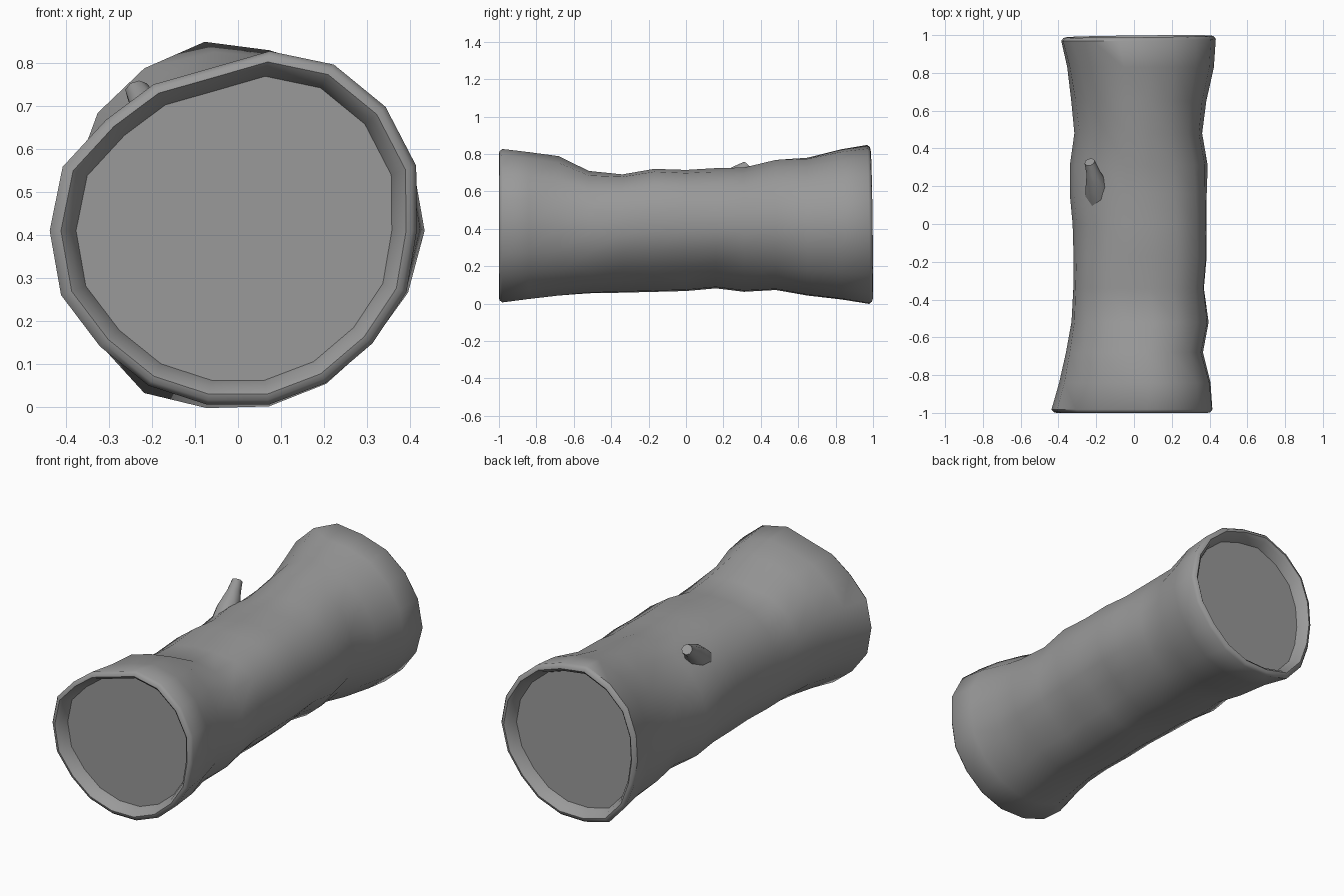
import bpy, bmesh, math
from mathutils import Vector

cube = bpy.data.objects.get("Cube")
if cube:
    bpy.data.objects.remove(cube, do_unlink=True)

bark = bpy.data.materials.new("grey_bark")
bark.use_nodes = True
GREY = (0.32, 0.32, 0.32, 1)
bark.diffuse_color = GREY
bark.node_tree.nodes["Principled BSDF"].inputs["Base Color"].default_value = GREY

SIDES = 18
# Radii of the two end outlines, every 20 degrees from +x towards +z
FRONT = [.415, .44, .447, .445, .423, .382, .392, .40, .433,
         .437, .437, .418, .415, .41, .41, .408, .407, .416]
BACK = [.433, .433, .43, .43, .425, .445, .435, .425, .40,
        .385, .39, .415, .435, .418, .414, .41, .405, .42]
# Cross-sections along the log: y, left, right, bottom, top,
# then bulges: upper left side (+x), upper right, lower right, lower left
SECTIONS = [
    (-.84, -.38, .405, .015, .81, 0, 0, 0, 0),
    (-.68, -.35, .365, .035, .79, 0, .01, 0, 0),
    (-.52, -.325, .395, .05, .71, .02, .02, .01, -.02),
    (-.34, -.32, .37, .055, .69, .045, .025, .015, -.035),
    (-.17, -.32, .385, .06, .72, .045, .015, .02, -.035),
    (0, -.325, .385, .065, .715, .04, 0, .025, -.035),
    (.16, -.34, .385, .08, .725, .035, 0, .03, -.035),
    (.31, -.34, .39, .062, .73, .02, -.015, .035, -.025),
    (.48, -.322, .357, .072, .77, .01, -.028, .035, -.008),
    (.65, -.345, .375, .042, .775, 0, -.022, .03, 0),
    (.83, -.375, .41, .02, .81, 0, -.005, .015, 0)]


def angles(n):
    return [2 * math.pi * i / n for i in range(n)]


def section(y, left, right, low, high, *bulges):
    """Ellipse with diagonal bulges that takes on the outline of the nearer end."""
    outline = BACK if y > 0 else FRONT
    w = max(0, (abs(y) - .3) / .7)
    pts = []
    for a, r in zip(angles(SIDES), outline):
        k = 1 + w * (r / .415 - 1)
        bulge = bulges[int(a // (math.pi / 2))] * math.sin(2 * a) ** 2
        rx, rz = k * (right - left) / 2 + bulge, k * (high - low) / 2 + bulge
        pts.append(Vector(((left + right) / 2 + rx * math.cos(a), y,
                           (low + high) / 2 + rz * math.sin(a))))
    return pts


def end_ring(outline, y, scale, tilt):
    """Scaled copy of an end outline, leaning back at the upper right."""
    return [Vector((r * scale * math.cos(a), y + tilt * (math.cos(a) - math.sin(a) - 1.4),
                    .41 + r * scale * math.sin(a)))
            for a, r in zip(angles(SIDES), outline)]


def lip(outline, side, tilt):
    """Rounded rim from the outer edge to the recessed end face."""
    steps = [(.982, 1), (.996, .973), (1, .94), (.984, .9), (.938, .86)]
    return [end_ring(outline, side * y, s, tilt) for y, s in steps]


def loft(name, rings):
    """Skin a list of rings, closing both ends with flat faces."""
    bm = bmesh.new()
    loops = [[bm.verts.new(p) for p in ring] for ring in rings]
    n = len(loops[0])
    for a, b in zip(loops, loops[1:]):
        for i in range(n):
            j = (i + 1) % n
            bm.faces.new((a[i], a[j], b[j], b[i]))
    bm.faces.new(loops[0][::-1])
    bm.faces.new(loops[-1])
    bmesh.ops.recalc_face_normals(bm, faces=bm.faces)
    mesh = bpy.data.meshes.new(name)
    bm.to_mesh(mesh)
    bm.free()
    obj = bpy.data.objects.new(name, mesh)
    bpy.context.collection.objects.link(obj)
    mesh.materials.append(bark)
    bpy.ops.object.select_all(action="DESELECT")
    obj.select_set(True)
    bpy.context.view_layer.objects.active = obj
    bpy.ops.object.shade_smooth_by_angle(angle=math.radians(48))


# Log trunk with a rim and a sunken face at each end
loft("log", lip(FRONT, -1, 0)[::-1] + [section(*s) for s in SECTIONS]
     + lip(BACK, 1, .005))

# Broken twig stub, flared at its root
STUB = [((-.17, .13, .56), .09), ((-.2, .2, .645), .06),
        ((-.217, .275, .705), .036), ((-.235, .328, .737), .028)]
axis = (Vector(STUB[-1][0]) - Vector(STUB[0][0])).normalized()
side = axis.cross(Vector((0, 0, 1))).normalized()
up = side.cross(axis)
loft("twig_stub", [[Vector(c) + r * (side * math.cos(a) + up * math.sin(a))
                    for a in angles(8)] for c, r in STUB])
